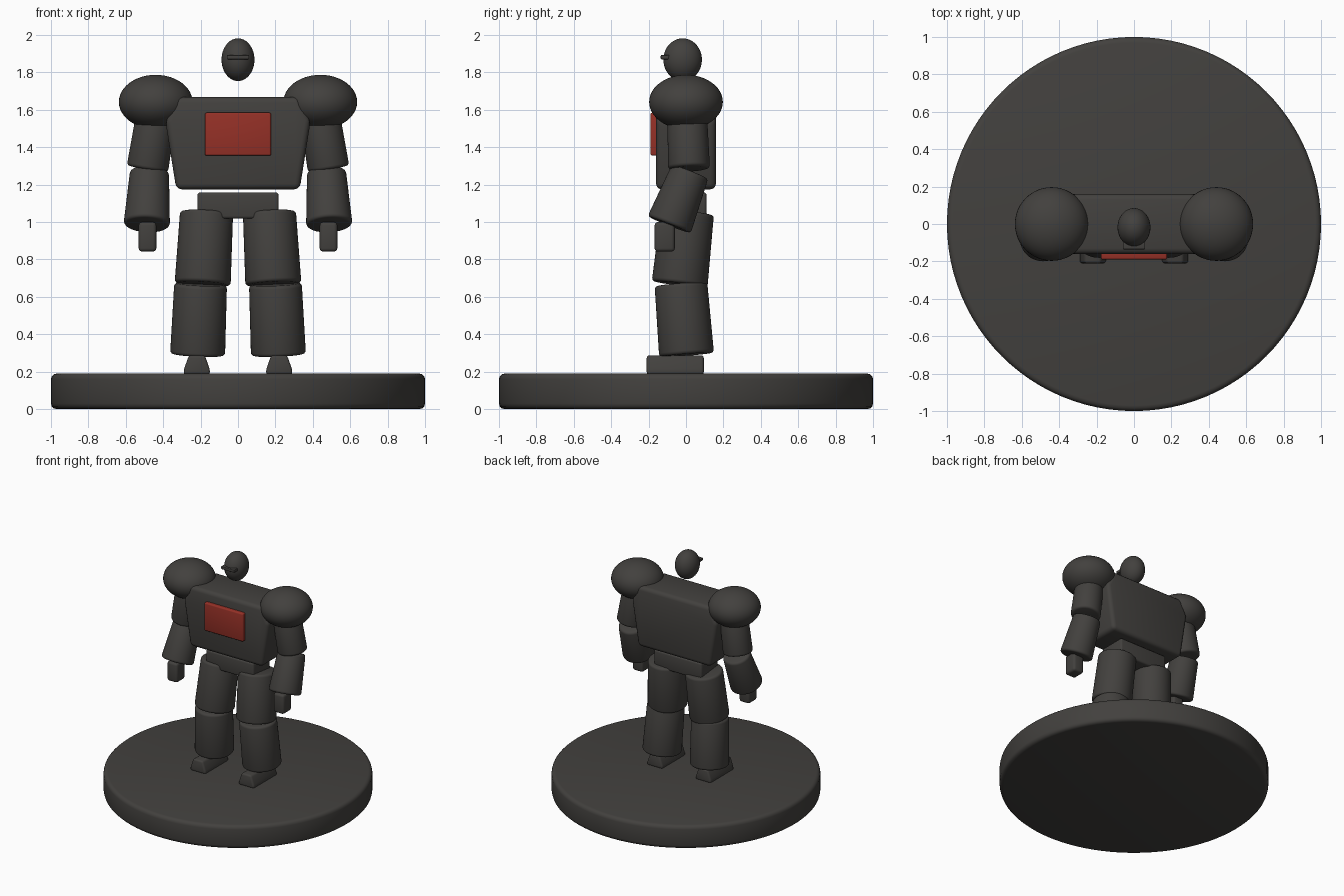
import bpy, bmesh, math
from mathutils import Vector, Matrix

if "Cube" in bpy.data.objects:
    bpy.data.objects.remove(bpy.data.objects["Cube"])


def material(name, color):
    m = bpy.data.materials.new(name)
    m.diffuse_color = color
    m.use_nodes = True
    m.node_tree.nodes["Principled BSDF"].inputs["Base Color"].default_value = m.diffuse_color
    return m


DARK = material("dark_grey", (0.055, 0.052, 0.048, 1))
RED = material("red", (0.3, 0.03, 0.02, 1))


def finish(name, bm, bevel=0.0, mat=DARK, segments=3):
    """Round the hard edges, then turn the bmesh into a smooth-shaded object."""
    bmesh.ops.recalc_face_normals(bm, faces=bm.faces)
    if bevel:
        hard = [e for e in bm.edges if e.calc_face_angle(0) > math.radians(20)]
        bmesh.ops.bevel(bm, geom=hard, offset=bevel, segments=segments,
                        profile=0.5, affect='EDGES', clamp_overlap=True)
    mesh = bpy.data.meshes.new(name)
    bm.to_mesh(mesh)
    bm.free()
    mesh.materials.append(mat)
    ob = bpy.data.objects.new(name, mesh)
    bpy.context.collection.objects.link(ob)
    bpy.ops.object.select_all(action='DESELECT')
    ob.select_set(True)
    bpy.context.view_layer.objects.active = ob
    bpy.ops.object.shade_smooth_by_angle(angle=math.radians(40))
    return ob


def ellipsoid(name, center, radii):
    bm = bmesh.new()
    mat = Matrix.Translation(center) @ Matrix.Diagonal((*radii, 1))
    bmesh.ops.create_uvsphere(bm, u_segments=48, v_segments=24, radius=1, matrix=mat)
    return finish(name, bm)


def limb(name, low, high, r_low, r_high, bevel=0.018, sides=48):
    """Tapered cylinder between two points."""
    low, high = Vector(low), Vector(high)
    axis = high - low
    mat = (Matrix.Translation((low + high) / 2)
           @ axis.to_track_quat('Z', 'Y').to_matrix().to_4x4())
    bm = bmesh.new()
    bmesh.ops.create_cone(bm, cap_ends=True, segments=sides, radius1=r_low,
                          radius2=r_high, depth=axis.length, matrix=mat)
    return finish(name, bm, bevel)


def prism(name, profile, y0, y1, bevel, mat=DARK):
    """Front (x, z) profile extruded from y0 to y1."""
    bm = bmesh.new()
    face = bm.faces.new([bm.verts.new((x, y0, z)) for x, z in profile])
    new = bmesh.ops.extrude_face_region(bm, geom=[face])["geom"]
    bmesh.ops.translate(bm, vec=(0, y1 - y0, 0),
                        verts=[v for v in new if isinstance(v, bmesh.types.BMVert)])
    return finish(name, bm, bevel, mat)


def box(name, x0, x1, y0, y1, z0, z1, bevel, mat=DARK):
    return prism(name, [(x0, z0), (x1, z0), (x1, z1), (x0, z1)], y0, y1, bevel, mat)


# Round display base
limb("base", (0, 0, 0), (0, 0, 0.19), 1, 1, 0.03, 96)

# Torso, chest panel and pelvis
prism("torso", [(-0.33, 1.175), (0.33, 1.175), (0.388, 1.54),
                (0.325, 1.668), (-0.325, 1.668), (-0.388, 1.54)], -0.16, 0.16, 0.03)
box("chest_panel", -0.177, 0.177, -0.19, -0.13, 1.355, 1.585, 0.01, RED)
box("pelvis", -0.217, 0.217, -0.11, 0.11, 1.018, 1.158, 0.015)

# Head and visor
ellipsoid("head", (0, -0.018, 1.868), (0.088, 0.103, 0.114))
box("visor", -0.06, 0.06, -0.135, -0.09, 1.87, 1.893, 0.004)

# Arms and legs on both sides
for side, s in (("left", 1), ("right", -1)):
    ellipsoid(f"{side}_shoulder", (s * 0.44, 0, 1.642), (0.197, 0.197, 0.145))
    limb(f"{side}_upper_arm", (s * 0.484, 0.016, 1.285), (s * 0.437, 0.006, 1.58),
         0.112, 0.106)
    limb(f"{side}_forearm", (s * 0.488, -0.09, 0.985), (s * 0.473, 0.022, 1.27),
         0.124, 0.104)
    box(f"{side}_hand", s * 0.484 - 0.047, s * 0.484 + 0.047,
        -0.168, -0.06, 0.842, 1.0, 0.018)
    limb(f"{side}_thigh", (s * 0.189, -0.034, 0.668), (s * 0.168, 0.008, 1.052),
         0.15, 0.142)
    limb(f"{side}_shin", (s * 0.216, 0.003, 0.29), (s * 0.2, -0.027, 0.668),
         0.147, 0.141)
    c = s * 0.22
    prism(f"{side}_foot", [(c - 0.071, 0.185), (c + 0.071, 0.185), (c + 0.068, 0.215),
                           (c + 0.043, 0.287), (c - 0.043, 0.287), (c - 0.068, 0.215)],
          -0.21, 0.095, 0.014)
